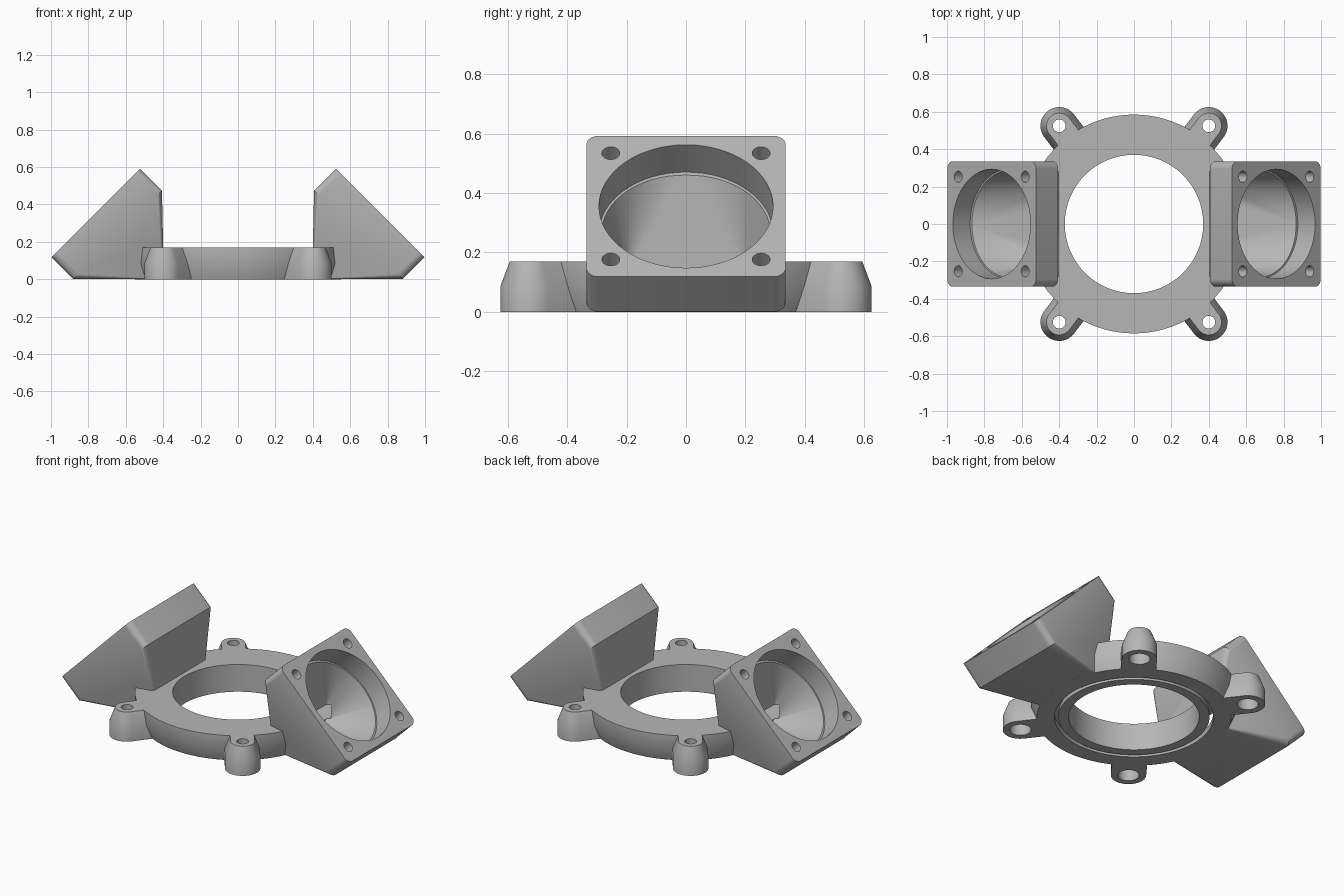
import bpy, bmesh
from math import sin, cos, pi, sqrt
from mathutils import Vector

cube = bpy.data.objects.get("Cube")
if cube:
    bpy.data.objects.remove(cube, do_unlink=True)

grey = bpy.data.materials.new("plain grey")
grey.use_nodes = True
COLOUR = (0.47, 0.47, 0.47, 1)
grey.diffuse_color = COLOUR
grey.node_tree.nodes["Principled BSDF"].inputs["Base Color"].default_value = COLOUR


def to_object(name, bm):
    bmesh.ops.recalc_face_normals(bm, faces=bm.faces)
    mesh = bpy.data.meshes.new(name)
    bm.to_mesh(mesh)
    bm.free()
    mesh.materials.append(grey)
    obj = bpy.data.objects.new(name, mesh)
    bpy.context.collection.objects.link(obj)
    return obj


def hull(name, points):
    """Convex solid around a set of points."""
    bm = bmesh.new()
    for p in points:
        bm.verts.new(p)
    bmesh.ops.convex_hull(bm, input=bm.verts)
    bmesh.ops.delete(bm, geom=[v for v in bm.verts if not v.link_faces], context='VERTS')
    bmesh.ops.dissolve_limit(bm, angle_limit=0.002, verts=bm.verts, edges=bm.edges)
    return to_object(name, bm)


def circle(x, y, z, r, n=48):
    return [Vector((x + r * cos(2 * pi * i / n), y + r * sin(2 * pi * i / n), z))
            for i in range(n)]


def lathe(name, profile, n=96):
    """Closed radius/height profile turned about the z axis."""
    bm = bmesh.new()
    rings = [[bm.verts.new((r * cos(2 * pi * i / n), r * sin(2 * pi * i / n), z))
              for r, z in profile] for i in range(n)]
    m = len(profile)
    for i in range(n):
        a, b = rings[i], rings[(i + 1) % n]
        for j in range(m):
            k = (j + 1) % m
            bm.faces.new((a[j], b[j], b[k], a[k]))
    return to_object(name, bm)


def combine(target, tool, operation):
    mod = target.modifiers.new("combine", 'BOOLEAN')
    mod.operation, mod.object, mod.solver = operation, tool, 'EXACT'
    bpy.context.view_layer.objects.active = target
    bpy.ops.object.modifier_apply(modifier=mod.name)
    bpy.data.objects.remove(tool, do_unlink=True)


H = 0.17            # ring height
FLANGE = 0.335      # half width of the fan flange
D = sqrt(0.5)


def on_flange(s, u, v, depth):
    """Point on the tilted flange: u up the slope, v sideways, depth inwards."""
    return Vector((s * (0.761 - D * (u + depth)), v, max(0, 0.355 + D * (u - depth))))


def flange_disc(s, u, v, r, depth, n=64):
    return [on_flange(s, u + p.x, v + p.y, depth) for p in circle(0, 0, 0, r, n)]


def flange_outline(s, depth, r=0.04):
    c = FLANGE - r
    return [on_flange(s, a * c + p.x, b * c + p.y, depth)
            for a in (-1, 1) for b in (-1, 1) for p in circle(0, 0, 0, r, 24)]


# Ring body with a tapered lower skirt
body = lathe("duct_ring", [(0.37, 0), (0.37, H), (0.585, H), (0.585, 0.085), (0.55, 0)])
cuts = []

# Screw bosses, drawn in towards the ring, with counterbored holes
for sx in (-1, 1):
    for sy in (-1, 1):
        x, y = 0.4 * sx, 0.525 * sy
        points = []
        for k in (1, 0.8):
            points += circle(x * k, y * k, 0, 0.1) + circle(x * k, y * k, 0.085, 0.1)
            points += circle(x * k, y * k, H, 0.068)
        combine(body, hull("boss", points), 'UNION')
        cuts.append(hull("screw_hole", circle(x, y, 0.05, 0.034) + circle(x, y, 0.3, 0.034)))
        cuts.append(hull("counterbore", circle(x, y, -0.1, 0.06) + circle(x, y, 0.11, 0.06)))

# Fan ducts on both sides
for s in (-1, 1):
    end = [Vector((s * 0.4, t * w, z)) for t in (-1, 1) for w, z in ((0.22, 0), (0.245, H))]
    shell = hull("fan_duct", flange_outline(s, 0) + flange_outline(s, 0.166) + end)
    combine(body, shell, 'UNION')
    # Fan opening, funnel into the ring, and blind screw holes
    cuts.append(hull("fan_opening", flange_disc(s, 0, 0, 0.293, -0.05)
                     + flange_disc(s, 0, 0, 0.293, 0.13)))
    mouth = [Vector((s * 0.47, t * 0.2, z)) for t in (-1, 1) for z in (0.045, 0.135)]
    cuts.append(hull("funnel", flange_disc(s, 0, 0, 0.288, 0.12) + mouth))
    for u in (-0.253, 0.253):
        for v in (-0.253, 0.253):
            cuts.append(hull("flange_hole", flange_disc(s, u, v, 0.03, -0.05, 32)
                             + flange_disc(s, u, v, 0.03, 0.11, 32)))

# Air channel inside the ring, with a narrow outlet slot underneath
cuts.append(lathe("air_channel", [(0.428, -0.05), (0.45, -0.05), (0.45, 0.035),
                                  (0.54, 0.06), (0.54, 0.14), (0.405, 0.14),
                                  (0.405, 0.05), (0.428, 0.03)]))

for cutter in cuts:
    combine(body, cutter, 'DIFFERENCE')

# Single material and crisp edges
body.data.materials.clear()
body.data.materials.append(grey)
for poly in body.data.polygons:
    poly.material_index = 0
bpy.ops.object.select_all(action='DESELECT')
body.select_set(True)
bpy.context.view_layer.objects.active = body
bpy.ops.object.shade_smooth_by_angle(angle=0.45)
